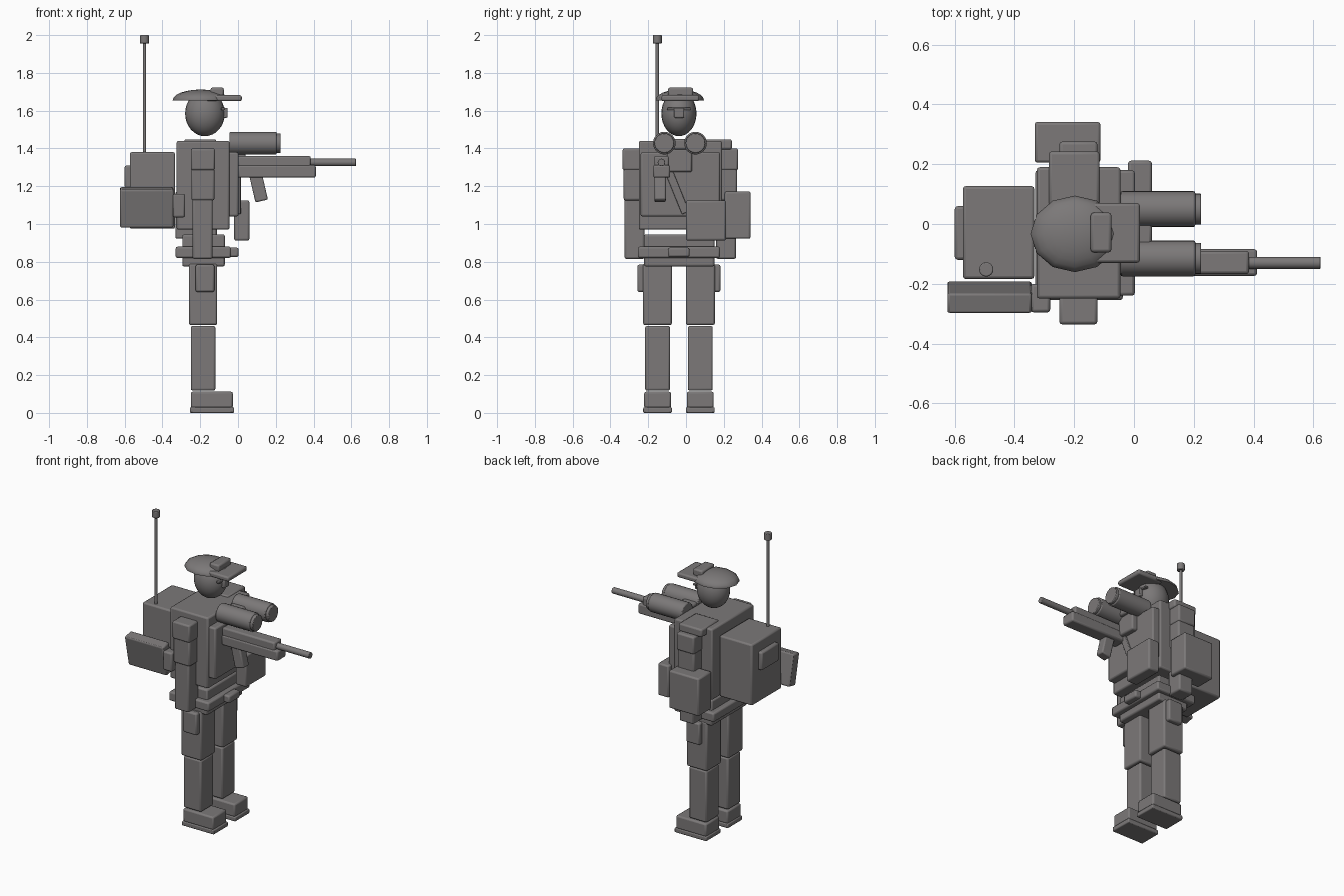
import bpy, bmesh, math
from mathutils import Matrix

if "Cube" in bpy.data.objects:
    bpy.data.objects.remove(bpy.data.objects["Cube"])

grey = bpy.data.materials.new("dark grey")
grey.diffuse_color = (0.2, 0.19, 0.19, 1)
grey.use_nodes = True
grey.node_tree.nodes["Principled BSDF"].inputs["Base Color"].default_value = grey.diffuse_color
MID = -0.0375  # body centre line in y


def finish(name, bm, bevel=0.0, loc=(0, 0, 0), rot=(0, 0, 0)):
    me = bpy.data.meshes.new(name)
    bm.to_mesh(me)
    bm.free()
    me.materials.append(grey)
    ob = bpy.data.objects.new(name, me)
    bpy.context.collection.objects.link(ob)
    ob.location, ob.rotation_euler = loc, rot
    if bevel:
        mod = ob.modifiers.new("rounded edges", 'BEVEL')
        mod.width, mod.segments, mod.limit_method = bevel, 2, 'ANGLE'
    bpy.context.view_layer.objects.active = ob
    ob.select_set(True)
    bpy.ops.object.shade_smooth_by_angle(angle=math.radians(35))
    ob.select_set(False)
    return ob


def box(name, x, y, z, bevel=0.01, rot=(0, 0, 0)):
    """Box from its x, y and z ranges, turned about its centre."""
    bm = bmesh.new()
    bmesh.ops.create_cube(bm, size=1)
    size = [r[1] - r[0] for r in (x, y, z)]
    bmesh.ops.scale(bm, vec=size, verts=bm.verts)
    return finish(name, bm, bevel, [(r[0] + r[1]) / 2 for r in (x, y, z)], rot)


def rod(name, start, length, r, axis='Z', bevel=0.0, sides=24):
    """Cylinder from a start point along +z or +x."""
    bm = bmesh.new()
    bmesh.ops.create_cone(bm, cap_ends=True, segments=sides, radius1=r, radius2=r, depth=length,
                          matrix=Matrix.Translation((0, 0, length / 2)))
    rot = (0, math.pi / 2, 0) if axis == 'X' else (0, 0, 0)
    return finish(name, bm, bevel, start, rot)


# legs, boots and thigh pouches on both sides
for side, s in (("right", -1), ("left", 1)):
    def span(a, b):
        return sorted((MID + s * a, MID + s * b))
    box(side + "_boot_sole", (-0.255, -0.02), span(0.037, 0.189), (0, 0.03), 0.006)
    box(side + "_boot", (-0.25, -0.027), span(0.042, 0.184), (0.025, 0.112))
    box(side + "_shin", (-0.25, -0.12), span(0.047, 0.179), (0.118, 0.46))
    box(side + "_thigh", (-0.26, -0.11), span(0.037, 0.19), (0.465, 0.79))
    box(side + "_thigh_pouch", (-0.225, -0.125), span(0.17, 0.22), (0.64, 0.785))
    # arms
    arm = 0.0075
    def arm_span(a, b):
        return sorted((MID + arm + s * a, MID + arm + s * b))
    box(side + "_shoulder_pad", (-0.25, -0.122), arm_span(0.2, 0.306), (1.285, 1.4))
    box(side + "_upper_arm", (-0.247, -0.125), arm_span(0.2, 0.3), (1.125, 1.295))
    box(side + "_lower_arm", (-0.24, -0.135), arm_span(0.19, 0.295), (0.815, 1.135))

# torso, pelvis and belt
box("pelvis", (-0.295, -0.07), (-0.222, 0.15), (0.775, 0.945))
box("belt", (-0.33, -0.037), (-0.255, 0.18), (0.82, 0.88))
box("belt_buckle", (-0.045, 0.003), (-0.095, 0.018), (0.825, 0.875))
box("torso", (-0.325, -0.045), (-0.25, 0.19), (0.97, 1.44))
box("shoulder_plate", (-0.285, -0.115), (0.06, 0.243), (1.395, 1.448))
box("chest_vest", (-0.06, 0.003), (-0.24, 0.18), (1.04, 1.38))
box("collar_box", (-0.01, 0.04), (-0.1, 0.032), (1.275, 1.4))
box("chest_strap", (-0.005, 0.015), (-0.07, -0.028), (1.05, 1.3), 0.004, (math.radians(22), 0, 0))
box("chest_pouch", (-0.02, 0.06), (0.0, 0.212), (0.912, 1.125))
box("hip_pouch", (-0.332, -0.112), (0.205, 0.342), (0.922, 1.172))
box("side_pouch", (-0.345, -0.28), (-0.296, -0.2), (1.035, 1.16))

# backpack with pocket, side box and antenna
box("backpack", (-0.573, -0.333), (-0.184, 0.127), (0.975, 1.38))
box("backpack_pocket", (-0.6, -0.56), (-0.12, 0.06), (1.19, 1.31))
box("pack_side_box", (-0.625, -0.342), (-0.295, -0.195), (0.984, 1.192), 0.01, (math.radians(12), 0, 0)).scale = (1, 0.68, 1)
rod("antenna", (-0.495, -0.152, 1.37), 0.6, 0.009, sides=12)
rod("antenna_tip", (-0.495, -0.152, 1.955), 0.045, 0.024, bevel=0.004, sides=16)

# head and face
bm = bmesh.new()
bmesh.ops.create_uvsphere(bm, u_segments=24, v_segments=16, radius=1)
bmesh.ops.scale(bm, vec=(0.105, 0.093, 0.12), verts=bm.verts)
finish("head", bm, loc=(-0.175, MID, 1.585))
box("nose", (-0.085, -0.055), (-0.063, -0.01), (1.562, 1.615), 0.006)
box("brow", (-0.09, -0.068), (-0.1, 0.025), (1.603, 1.616), 0.003)

# cap: flattened half dome, brim and front badge
bm = bmesh.new()
bmesh.ops.create_uvsphere(bm, u_segments=12, v_segments=12, radius=1)
geom = bm.verts[:] + bm.edges[:] + bm.faces[:]
cut = bmesh.ops.bisect_plane(bm, geom=geom, plane_co=(0, 0, -0.001), plane_no=(0, 0, -1), clear_outer=True)
bmesh.ops.holes_fill(bm, edges=[e for e in bm.edges if e.is_boundary])
bmesh.ops.scale(bm, vec=(0.148, 0.128, 0.057), verts=bm.verts)
finish("cap_dome", bm, loc=(-0.198, -0.033, 1.655))
box("cap_brim", (-0.165, 0.02), (-0.13, 0.07), (1.65, 1.682))
box("cap_badge", (-0.145, -0.075), (-0.095, 0.038), (1.675, 1.722))

# binoculars
for side, y in (("right", -0.115), ("left", 0.05)):
    rod(side + "_binocular_tube", (-0.045, y, 1.428), 0.25, 0.06, 'X', 0.006)
    rod(side + "_binocular_rim", (0.195, y, 1.428), 0.03, 0.052, 'X', 0.004)
box("binocular_bridge", (-0.04, 0.06), (-0.07, 0.01), (1.395, 1.45))

# rifle
box("rifle_receiver", (0.0, 0.385), (-0.168, -0.09), (1.29, 1.36))
box("rifle_handguard", (0.0, 0.412), (-0.174, -0.084), (1.245, 1.312))
rod("rifle_barrel", (0.37, -0.13, 1.326), 0.255, 0.02, 'X', 0.003, 16)
box("rifle_grip", (0.075, 0.143), (-0.167, -0.107), (1.12, 1.265), 0.008, (0, math.radians(-13), 0))
